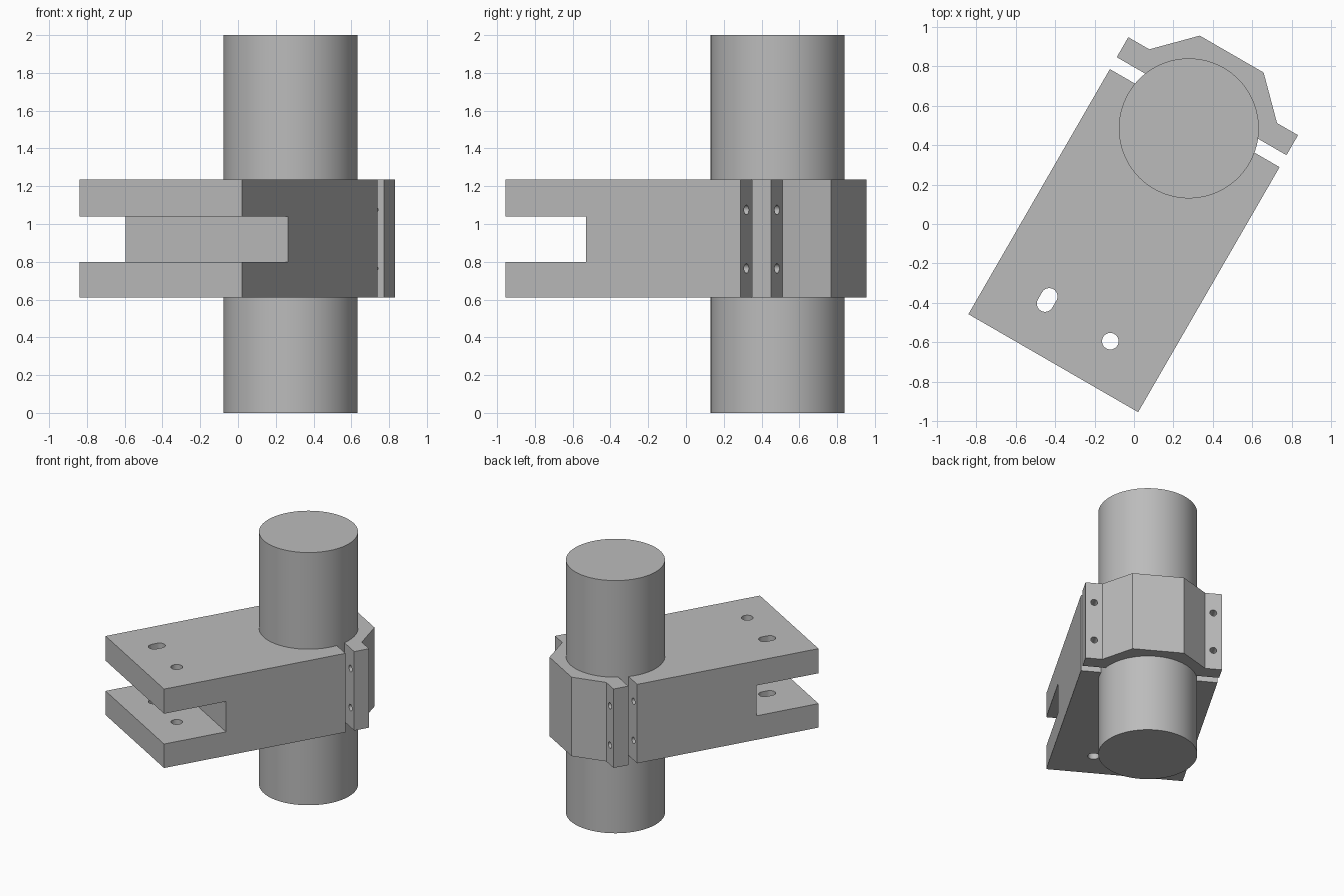
import bpy, bmesh, math
from mathutils import Matrix, Vector

if "Cube" in bpy.data.objects:
    bpy.data.objects.remove(bpy.data.objects["Cube"], do_unlink=True)

grey = bpy.data.materials.new("plain grey")
grey.use_nodes = True
COLOUR = (0.5, 0.5, 0.5, 1)
grey.diffuse_color = COLOUR
grey.node_tree.nodes["Principled BSDF"].inputs["Base Color"].default_value = COLOUR

# Clamp frame: origin on the post axis, local y along the arm, turned 30 degrees
FRAME = Matrix.Translation((0.278, 0.485, 0)) @ Matrix.Rotation(math.radians(-30), 4, "Z")
HALF, BOTTOM, TOP, RADIUS = 0.497, 0.61, 1.235, 0.355
BACK, FRONT = 0.06, -1.375


def finish(name, bm):
    bmesh.ops.recalc_face_normals(bm, faces=bm.faces)
    mesh = bpy.data.meshes.new(name)
    bm.to_mesh(mesh)
    bm.free()
    mesh.materials.append(grey)
    obj = bpy.data.objects.new(name, mesh)
    bpy.context.collection.objects.link(obj)
    obj.matrix_world = FRAME
    return obj


def prism(name, outline, z0, z1):
    bm = bmesh.new()
    face = bm.faces.new([bm.verts.new((x, y, z0)) for x, y in outline])
    new = bmesh.ops.extrude_face_region(bm, geom=[face])["geom"]
    bmesh.ops.translate(bm, vec=(0, 0, z1 - z0),
                        verts=[g for g in new if isinstance(g, bmesh.types.BMVert)])
    return finish(name, bm)


def box(name, x0, x1, y0, y1, z0, z1):
    return prism(name, [(x0, y0), (x1, y0), (x1, y1), (x0, y1)], z0, z1)


def rod(name, start, end, radius, segments=32):
    a, b = Vector(start), Vector(end)
    turn = (b - a).to_track_quat("Z", "Y").to_matrix().to_4x4()
    bm = bmesh.new()
    bmesh.ops.create_cone(bm, cap_ends=True, segments=segments, radius1=radius, radius2=radius,
                          depth=(b - a).length, matrix=Matrix.Translation((a + b) / 2) @ turn)
    return finish(name, bm)


def cut(obj, cutters):
    for cutter in cutters:
        cutter.hide_render = True
        mod = obj.modifiers.new("cut", "BOOLEAN")
        mod.operation, mod.solver, mod.object = "DIFFERENCE", "EXACT", cutter
    bpy.context.view_layer.update()
    result = bpy.data.meshes.new_from_object(
        obj.evaluated_get(bpy.context.evaluated_depsgraph_get()))
    obj.modifiers.clear()
    obj.data = result
    for cutter in cutters:
        bpy.data.objects.remove(cutter, do_unlink=True)


def bolt_holes(y0, y1):
    return [rod("bolt_cutter", (x, y0, z), (x, y1, z), 0.025)
            for x in (-0.434, 0.434) for z in (0.765, 1.075)]


def bore():
    return rod("bore_cutter", (0, 0, 0.3), (0, 0, 1.6), RADIUS, 96)


# Round post
post = rod("post", (0, 0, 0), (0, 0, 2), RADIUS, 96)

# Forked arm with a saddle for the post, a pin hole and an elongated hole
arm = box("forked_arm", -HALF, HALF, FRONT, BACK, BOTTOM, TOP)
pin_r, pin_y, slot_x, travel = 0.042, -1.134, -0.187, 0.042
slot_outline = [(slot_x + pin_r * math.cos(t), pin_y + (travel if i < 17 else 0) + pin_r * math.sin(t))
                for i, t in [(i, math.pi * (i if i < 17 else i - 1) / 16) for i in range(34)]]
cut(arm, [bore(),
          box("fork_cutter", -1, 1, FRONT - 0.2, -0.885, 0.80, 1.04),
          rod("pin_cutter", (0.195, pin_y, 0.4), (0.195, pin_y, 1.5), pin_r),
          prism("slot_cutter", slot_outline, 0.4, 1.5)] + bolt_holes(-0.4, BACK + 0.1))

# Clamp cap with two bolt flanges and a faceted back
half_profile = [(HALF, 0.13), (HALF, 0.247), (0.374, 0.247), (0.187, 0.435)]
cap = prism("clamp_cap", half_profile + [(-x, y) for x, y in reversed(half_profile)], BOTTOM, TOP)
cut(cap, [bore()] + bolt_holes(0, 0.4))

# Smooth the round surfaces and keep the edges crisp
bpy.ops.object.select_all(action="DESELECT")
for obj in (post, arm, cap):
    obj.select_set(True)
bpy.context.view_layer.objects.active = arm
bpy.ops.object.shade_smooth_by_angle(angle=math.radians(30))
